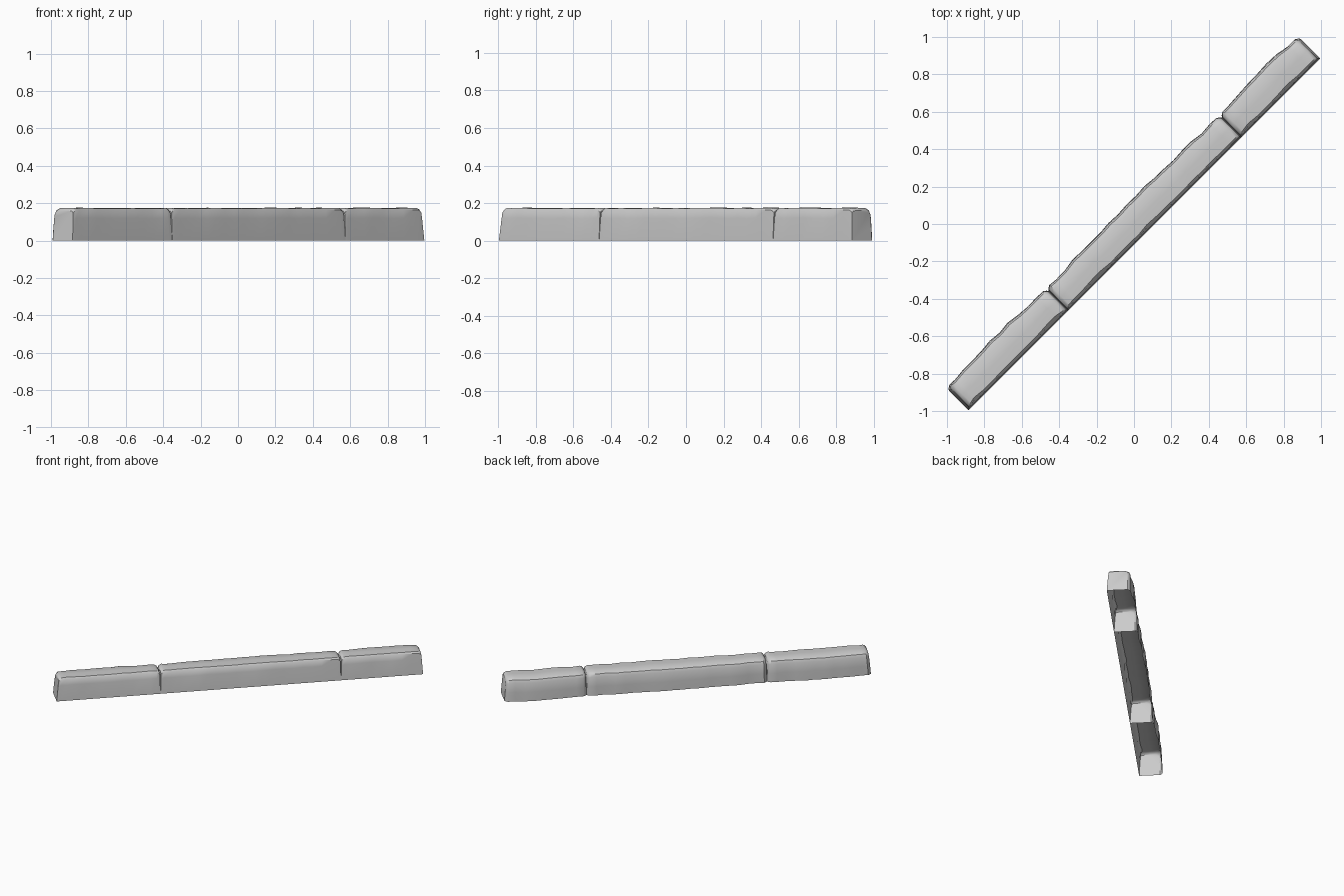
import bpy, bmesh, math, random
from mathutils import Vector

if "Cube" in bpy.data.objects:
    bpy.data.objects.remove(bpy.data.objects["Cube"], do_unlink=True)

random.seed(4)
stone = bpy.data.materials.new("grey stone")
stone.use_nodes = True
stone.diffuse_color = (0.6, 0.6, 0.6, 1)
stone.node_tree.nodes["Principled BSDF"].inputs["Base Color"].default_value = (0.6, 0.6, 0.6, 1)

ALONG = Vector((1, 1, 0)).normalized()     # run of the kerb
ACROSS = Vector((-1, 1, 0)).normalized()   # towards its rough back side

# Cross-section, open below: (across, height), flat front to rounded back
PROFILE = [(-0.079, 0), (-0.072, 0.12), (-0.068, 0.162), (-0.058, 0.173), (0.0, 0.175),
           (0.052, 0.173), (0.075, 0.162), (0.084, 0.142), (0.086, 0.07), (0.086, 0)]


def section(bm, u, bulge=0.0, inset=0.0, lean=0.0, chip=0.0):
    """One ring of the block; inset shrinks top and back, lean tilts the end."""
    ring = []
    for v, z in PROFILE:
        top = z / 0.175
        uu = u + lean * top
        if v > 0.02:
            v += bulge * (1.15 - 0.3 * top) - inset
        elif z > 0.15:
            v += chip
        if z > 0.1:
            z -= inset * 0.9 + chip * 0.25
        ring.append(bm.verts.new(ALONG * uu + ACROSS * v + Vector((0, 0, z))))
    return ring


def block(name, start, end, lean_start, lean_end):
    """Worn stone block: chamfered ends, wavy back, chipped upper edges."""
    bm = bmesh.new()
    length = end - start
    rings = [section(bm, start, 0, 0.016, lean_start),
             section(bm, start + 0.007, 0, 0.007, lean_start),
             section(bm, start + 0.022, 0.003, 0, lean_start)]
    steps = round(length / 0.07)
    for i in range(1, steps):
        t = i / steps
        bulge = 0.014 * math.sin(math.pi * t) + random.uniform(-0.005, 0.005)
        rings.append(section(bm, start + length * t, bulge, random.uniform(-0.0015, 0.0015),
                             0, random.choice((0, 0, 0.003, 0.007))))
    rings += [section(bm, end - 0.022, 0.003, 0, lean_end),
              section(bm, end - 0.007, 0, 0.007, lean_end),
              section(bm, end, 0, 0.016, lean_end)]
    for a, b in zip(rings, rings[1:]):
        for k in range(len(PROFILE) - 1):
            bm.faces.new((a[k], b[k], b[k + 1], a[k + 1]))
    bm.faces.new(rings[0])
    bm.faces.new(rings[-1][::-1])
    bmesh.ops.recalc_face_normals(bm, faces=bm.faces)
    # Open shells may be recalculated inside out: make the roof face up
    roof = max(bm.faces, key=lambda f: f.calc_center_median().z)
    if roof.normal.z < 0:
        bmesh.ops.reverse_faces(bm, faces=bm.faces)
    mesh = bpy.data.meshes.new(name)
    bm.to_mesh(mesh)
    bm.free()
    mesh.materials.append(stone)
    obj = bpy.data.objects.new(name, mesh)
    bpy.context.collection.objects.link(obj)
    bpy.ops.object.select_all(action="DESELECT")
    obj.select_set(True)
    bpy.context.view_layer.objects.active = obj
    bpy.ops.object.shade_smooth_by_angle(angle=math.radians(35))


# Three blocks laid end to end
block("right_kerb_block", -1.33, -0.576, 0.016, -0.004)
block("middle_kerb_block", -0.575, 0.734, 0.004, -0.004)
block("left_kerb_block", 0.735, 1.33, 0.004, -0.012)
